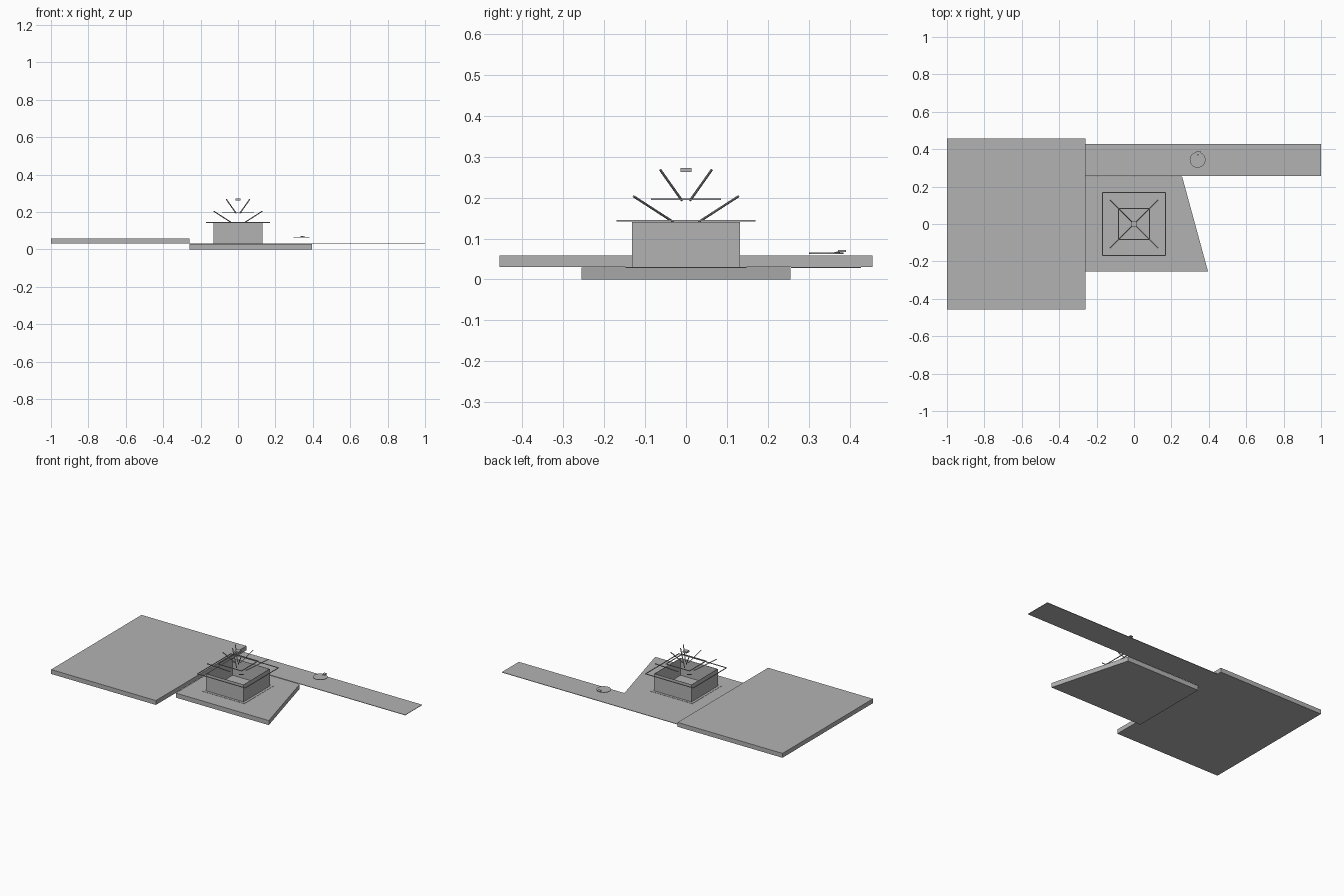
import bpy, bmesh
from mathutils import Vector

cube = bpy.data.objects.get("Cube")
if cube:
    bpy.data.objects.remove(cube, do_unlink=True)

grey = bpy.data.materials.new("plain_grey")
grey.use_nodes = True
tone = (0.45, 0.45, 0.45, 1)
grey.diffuse_color = tone
grey.node_tree.nodes["Principled BSDF"].inputs["Base Color"].default_value = tone


def finish(name, bm):
    bmesh.ops.recalc_face_normals(bm, faces=bm.faces)
    mesh = bpy.data.meshes.new(name)
    bm.to_mesh(mesh)
    bm.free()
    mesh.materials.append(grey)
    obj = bpy.data.objects.new(name, mesh)
    bpy.context.collection.objects.link(obj)
    return obj


def prism(name, outline, z0, z1):
    bm = bmesh.new()
    face = bm.faces.new([bm.verts.new((x, y, z0)) for x, y in outline])
    top = bmesh.ops.extrude_face_region(bm, geom=[face])["geom"]
    verts = [v for v in top if isinstance(v, bmesh.types.BMVert)]
    bmesh.ops.translate(bm, verts=verts, vec=(0, 0, z1 - z0))
    return finish(name, bm)


def box(name, x0, x1, y0, y1, z0, z1):
    return prism(name, [(x0, y0), (x1, y0), (x1, y1), (x0, y1)], z0, z1)


def square_frame(name, half, width, z0, z1):
    # Four mitred walls around an open centre
    bm = bmesh.new()
    corners = [(-1, -1), (1, -1), (1, 1), (-1, 1)]
    loops = [[bm.verts.new((x * r, y * r, z)) for x, y in corners]
             for r, z in ((half, z0), (half, z1), (half - width, z1), (half - width, z0))]
    for i in range(4):
        a, b = loops[i], loops[(i + 1) % 4]
        for j in range(4):
            k = (j + 1) % 4
            bm.faces.new((a[j], a[k], b[k], b[j]))
    return finish(name, bm)


def rod(name, start, end, radius):
    a, b = Vector(start), Vector(end)
    bm = bmesh.new()
    bmesh.ops.create_cone(bm, cap_ends=True, segments=8, radius1=radius,
                          radius2=radius, depth=(b - a).length)
    obj = finish(name, bm)
    obj.location = (a + b) / 2
    obj.rotation_euler = (b - a).to_track_quat("Z", "Y").to_euler()
    return obj


# Ground slabs
box("large_slab", -1, -0.26, -0.456, 0.456, 0.03, 0.058)
prism("tapered_base", [(-0.26, -0.255), (0.396, -0.255), (0.257, 0.255), (-0.26, 0.255)], 0, 0.029)
box("long_strip", -0.26, 1, 0.257, 0.428, 0.028, 0.031)
box("building_pad", -0.148, 0.148, -0.148, 0.148, 0.028, 0.0305)

# Open-topped building
square_frame("building_walls", 0.132, 0.002, 0.03, 0.14)

# Horizontal frames above the building
square_frame("lower_frame", 0.17, 0.004, 0.141, 0.145)
square_frame("upper_frame", 0.085, 0.004, 0.194, 0.198)

# Diagonal struts spreading to the corners
for sx, side in ((-1, "right"), (1, "left")):
    for sy, end in ((-1, "front"), (1, "back")):
        rod(f"lower_strut_{end}_{side}", (sx * 0.032, sy * 0.032, 0.141),
            (sx * 0.128, sy * 0.128, 0.203), 0.003)
        rod(f"upper_strut_{end}_{side}", (sx * 0.01, sy * 0.01, 0.193),
            (sx * 0.063, sy * 0.063, 0.268), 0.003)

# Floating cap in the middle
box("centre_cap", -0.014, 0.014, -0.014, 0.014, 0.262, 0.272)

# Floating disc with its small pointer
disc = rod("round_disc", (0.34, 0.343, 0.0625), (0.34, 0.343, 0.0655), 0.042)
bm = bmesh.new()
bmesh.ops.create_cone(bm, cap_ends=True, segments=32, radius1=0.042, radius2=0.042, depth=0.003)
bm.to_mesh(disc.data)
bm.free()
rod("disc_pointer", (0.34, 0.363, 0.065), (0.345, 0.38, 0.069), 0.0015)
box("pointer_head", 0.335, 0.355, 0.371, 0.391, 0.067, 0.072)
